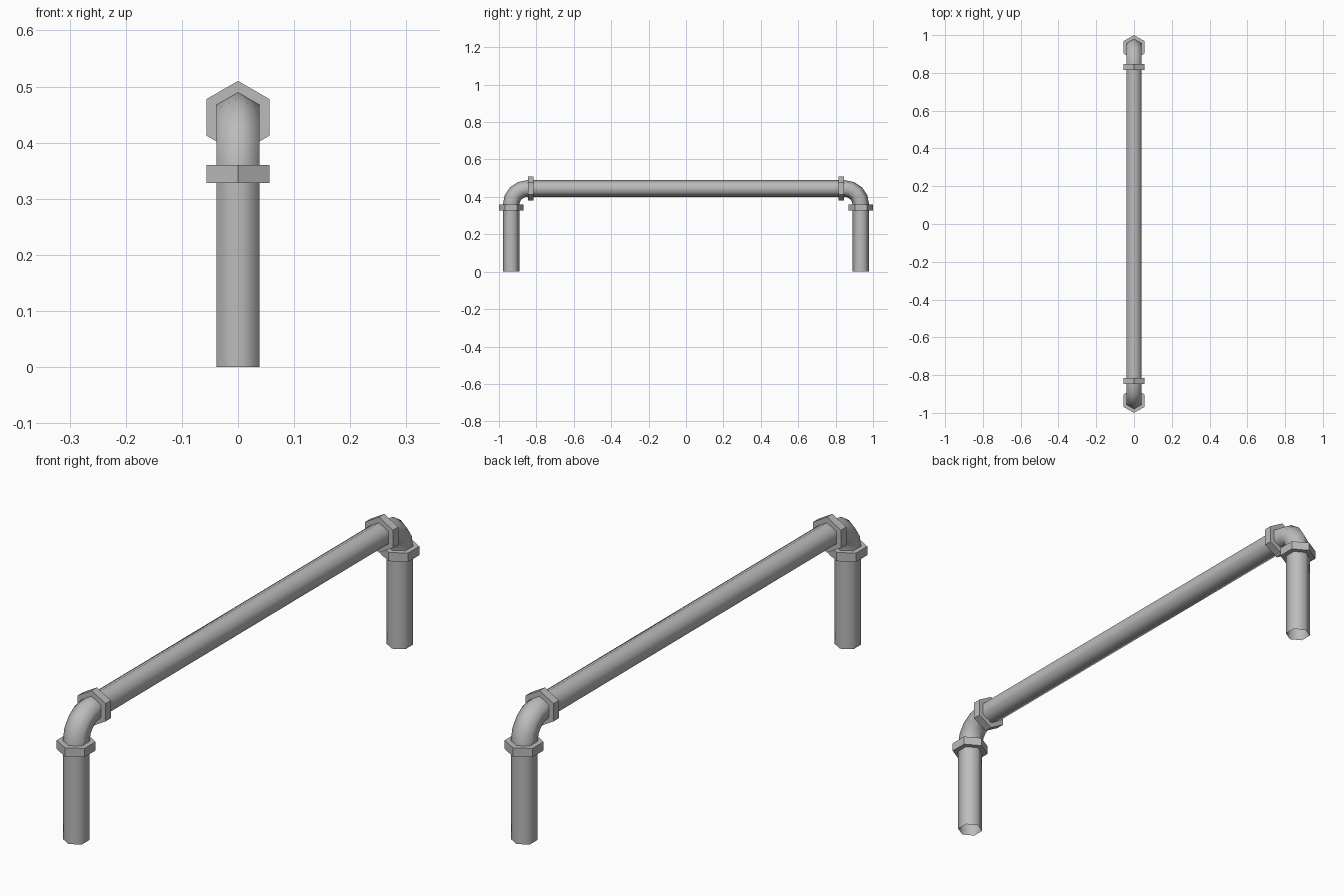
import bpy, bmesh
from math import sin, cos, pi, radians
from mathutils import Vector

cube = bpy.data.objects.get("Cube")
if cube:
    bpy.data.objects.remove(cube)

SIDES = 6
PIPE_R, NUT_R = 0.0445, 0.065
AXIS_Z, LEG_Y = 0.445, 0.935       # centre lines of rail and legs
BEND_R = 0.087

metal = bpy.data.materials.new("grey metal")
metal.use_nodes = True
grey = (0.5, 0.5, 0.5, 1)
metal.diffuse_color = grey
metal.node_tree.nodes["Principled BSDF"].inputs["Base Color"].default_value = grey


def sweep(name, stations, smooth=True):
    """Hexagonal tube through (y, z, heading, radius) stations in the YZ plane."""
    bm = bmesh.new()
    rings = []
    for y, z, heading, radius in stations:
        normal = Vector((0, -sin(heading), cos(heading)))
        centre = Vector((0, y, z))
        ring = []
        for i in range(SIDES):
            a = 2 * pi * i / SIDES
            side = Vector((sin(a) * radius, 0, 0))
            ring.append(bm.verts.new(centre + normal * cos(a) * radius + side))
        rings.append(ring)
    for a, b in zip(rings, rings[1:]):
        for i in range(SIDES):
            j = (i + 1) % SIDES
            bm.faces.new((a[i], a[j], b[j], b[i]))
    # nuts close on themselves, so weld first and last rings
    bmesh.ops.remove_doubles(bm, verts=bm.verts, dist=1e-5)
    bmesh.ops.recalc_face_normals(bm, faces=bm.faces)
    for f in bm.faces:
        f.smooth = smooth
    mesh = bpy.data.meshes.new(name)
    bm.to_mesh(mesh)
    bm.free()
    mesh.materials.append(metal)
    obj = bpy.data.objects.new(name, mesh)
    bpy.context.collection.objects.link(obj)
    return obj


def nut(name, start, end, heading):
    """Hexagonal ring collar with flat faces."""
    loop = [(start, PIPE_R), (start, NUT_R), (end, NUT_R), (end, PIPE_R), (start, PIPE_R)]
    sweep(name, [(*p, heading, r) for p, r in loop], smooth=False)


# Rail along the top
sweep("top_rail", [(-0.83, AXIS_Z, 0, PIPE_R), (0.83, AXIS_Z, 0, PIPE_R)])

# Leg, elbow and two nuts at each end
for side, s in (("front", -1), ("back", 1)):
    y = s * LEG_Y
    up = radians(90)
    sweep(side + "_leg", [(y, 0, up, PIPE_R), (y, 0.345, up, PIPE_R)])

    cy, cz = LEG_Y - BEND_R, AXIS_Z - BEND_R
    bend = [(y, 0.34, -s * up, PIPE_R)]
    for k in range(5):
        a = radians(22.5 * k)
        bend.append((s * (cy + BEND_R * cos(a)), cz + BEND_R * sin(a),
                     s * (a - up), PIPE_R))
    bend.append((s * 0.83, AXIS_Z, 0, PIPE_R))
    sweep(side + "_elbow", bend)

    nut(side + "_leg_nut", (y, 0.328), (y, 0.36), up)
    nut(side + "_rail_nut", (s * 0.815, AXIS_Z), (s * 0.846, AXIS_Z), 0)
